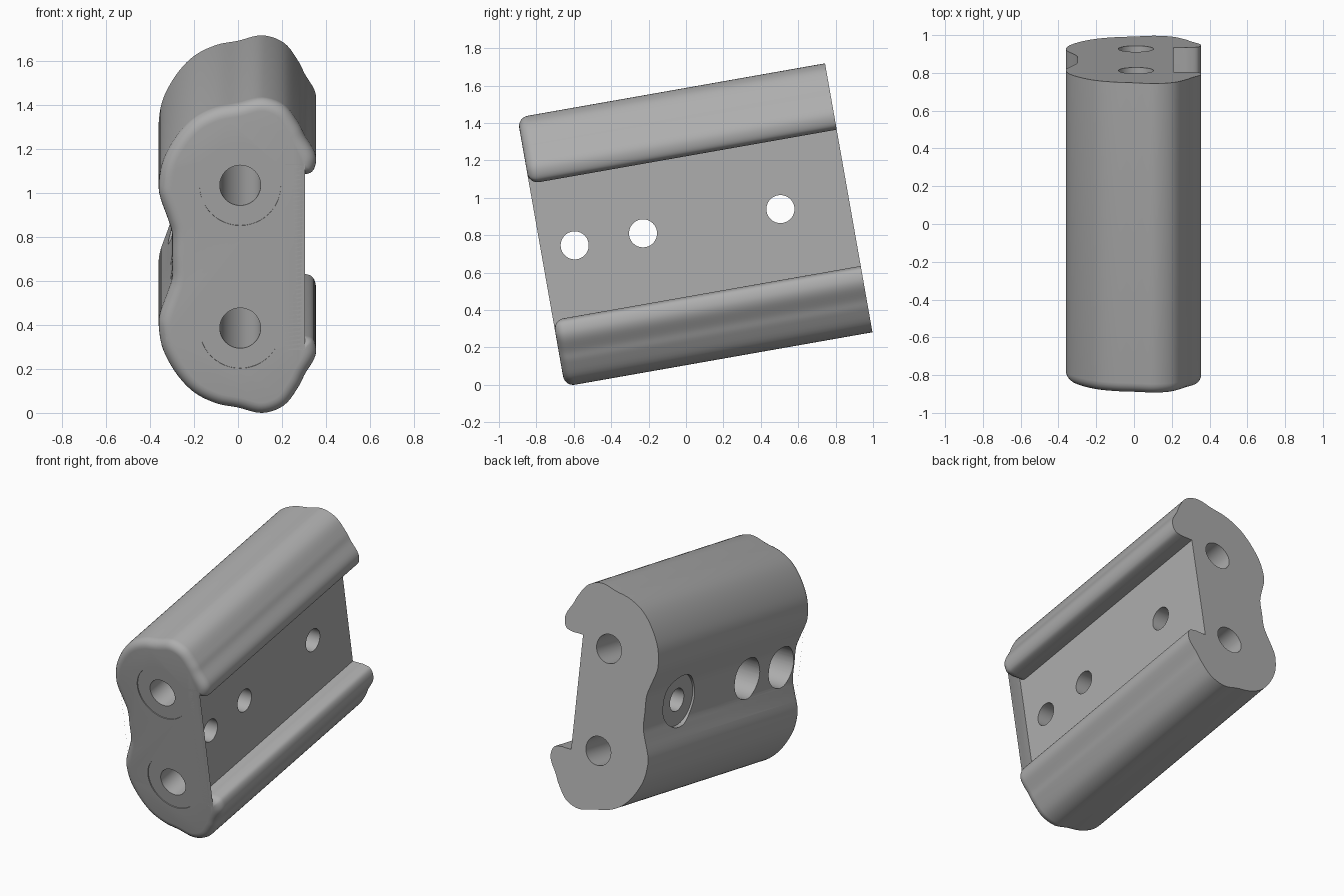
import bpy, bmesh, math
from mathutils import Vector, Matrix

cube = bpy.data.objects.get("Cube")
if cube:
    bpy.data.objects.remove(cube, do_unlink=True)

TILT = Matrix.Translation((0, 0.87, 1.0)) @ Matrix.Rotation(math.radians(10), 4, 'X')
FRONT = -1.67

grey = bpy.data.materials.new("plain grey")
grey.use_nodes = True
colour = (0.42, 0.42, 0.42, 1)
grey.diffuse_color = colour
grey.node_tree.nodes["Principled BSDF"].inputs["Base Color"].default_value = colour


def smooth(points, steps=5):
    """Catmull-Rom curve through an open list of 2D points."""
    p = [Vector(q) for q in points]
    p = [2 * p[0] - p[1]] + p + [2 * p[-1] - p[-2]]
    out = []
    for a, b, c, d in zip(p, p[1:], p[2:], p[3:]):
        for i in range(steps):
            t = i / steps
            out.append(0.5 * (2 * b + (c - a) * t + (2 * a - 5 * b + 4 * c - d) * t * t
                              + (3 * b - a - 3 * c + d) * t ** 3))
    return out + [p[-2]]


def inward(points):
    """Mitred inward direction at each point of a counter-clockwise outline."""
    result = []
    for i, q in enumerate(points):
        e = (q - points[i - 1]).normalized()
        f = (points[(i + 1) % len(points)] - q).normalized()
        m = Vector((-e.y - f.y, e.x + f.x)).normalized()
        result.append(m / max(0.6, m.dot(Vector((-f.y, f.x)))))
    return result


def loft(name, points, shift, rings, place):
    """Solid through copies of an outline; each ring is (inset, depth)."""
    bm = bmesh.new()
    loops = [[bm.verts.new(place(p + s * inset, depth)) for p, s in zip(points, shift)]
             for inset, depth in rings]
    for a, b in zip(loops, loops[1:]):
        for i in range(len(a)):
            j = (i + 1) % len(a)
            bm.faces.new((a[i], a[j], b[j], b[i]))
    bm.faces.new(loops[0])
    bm.faces.new(loops[-1])
    return finish(name, bm)


def finish(name, bm):
    bmesh.ops.recalc_face_normals(bm, faces=bm.faces[:])
    mesh = bpy.data.meshes.new(name)
    bm.to_mesh(mesh)
    bm.free()
    ob = bpy.data.objects.new(name, mesh)
    bpy.context.collection.objects.link(ob)
    ob.matrix_world = TILT
    mesh.materials.append(grey)
    return ob


def cylinder(name, start, end, radius):
    a, b = Vector(start), Vector(end)
    bm = bmesh.new()
    turn = (b - a).to_track_quat('Z', 'Y').to_matrix().to_4x4()
    bmesh.ops.create_cone(bm, cap_ends=True, segments=48, radius1=radius, radius2=radius,
                          depth=(b - a).length, matrix=Matrix.Translation((a + b) / 2) @ turn)
    return finish(name, bm)


def combine(target, other, operation):
    other.hide_render = True
    bpy.context.view_layer.objects.active = target
    mod = target.modifiers.new("join", 'BOOLEAN')
    mod.operation, mod.solver, mod.object = operation, 'EXACT', other
    bpy.context.view_layer.update()
    bpy.ops.object.modifier_apply(modifier=mod.name)
    bpy.data.objects.remove(other, do_unlink=True)


def rounding(radius, end, sign, steps=6):
    angles = [math.pi / 2 * i / steps for i in range(steps + 1)]
    return [(radius * (1 - math.cos(a)), end + sign * radius * (1 - math.sin(a))) for a in angles]


# Main body: C-shaped rail section with two lips, a waist and a rounded front edge
half = smooth([(.21, .371), (.25, .371), (.29, .371), (.337, .385), (.355, .43), (.347, .48),
               (.305, .55), (.275, .61), (.21, .695), (.11, .73), (0, .705), (-.1, .685),
               (-.2, .635), (-.28, .55), (-.34, .44), (-.36, .34), (-.355, .27),
               (-.32, .17), (-.30, .1), (-.30, 0)])
section = half + [Vector((p.x, -p.y)) for p in reversed(half[:-1])]
shift = inward(section)
shift[0], shift[-1] = Vector((0, 1)), Vector((0, -1))
body = loft("clamp_body", section, shift, [(0, 0)] + rounding(.055, FRONT, 1),
            lambda p, d: (p.x, d, p.y))

# Nose and raised side pad, filling the waist towards the front
flank = smooth([(-1.893, 0), (-1.885, .07), (-1.865, .126), (-1.82, .185), (-1.752, .258),
                (-1.70, .33), (-1.675, .40), (-1.62, .43)])
back = [Vector(q) for q in ((-1.45, .36), (-1.3, .28), (-.9, .24), (-.76, .12))]
upper = flank + back
nose_outline = upper + [Vector((p.x, -p.y)) for p in reversed(upper[1:])]
nose_outline.reverse()
nose = loft("nose", nose_outline, inward(nose_outline),
            [(0, .21)] + rounding(.06, -.342, 1), lambda p, d: (d, p.x, p.y))
combine(body, nose, 'UNION')

# Two lengthwise bores with flat seats cut into the nose
for v in (.33, -.33):
    combine(body, cylinder("seat_cutter", (.01, -2.2, v), (.01, FRONT + .006, v), .185), 'DIFFERENCE')
    combine(body, cylinder("bore_cutter", (.01, -2.2, v), (.01, .2, v), .093), 'DIFFERENCE')

# Three cross holes: two deep counterbores and one shallow seat on the right side
for u, floor, radius in ((-1.487, 0, .135), (-1.116, 0, .135), (-.37, -.285, .17)):
    combine(body, cylinder("counterbore_cutter", (-.6, u, .004), (floor, u, .004), radius), 'DIFFERENCE')
    combine(body, cylinder("cross_hole_cutter", (-.6, u, .004), (.6, u, .004), .075), 'DIFFERENCE')

bpy.ops.object.select_all(action='DESELECT')
body.select_set(True)
bpy.context.view_layer.objects.active = body
bpy.ops.object.shade_smooth_by_angle(angle=math.radians(32))
